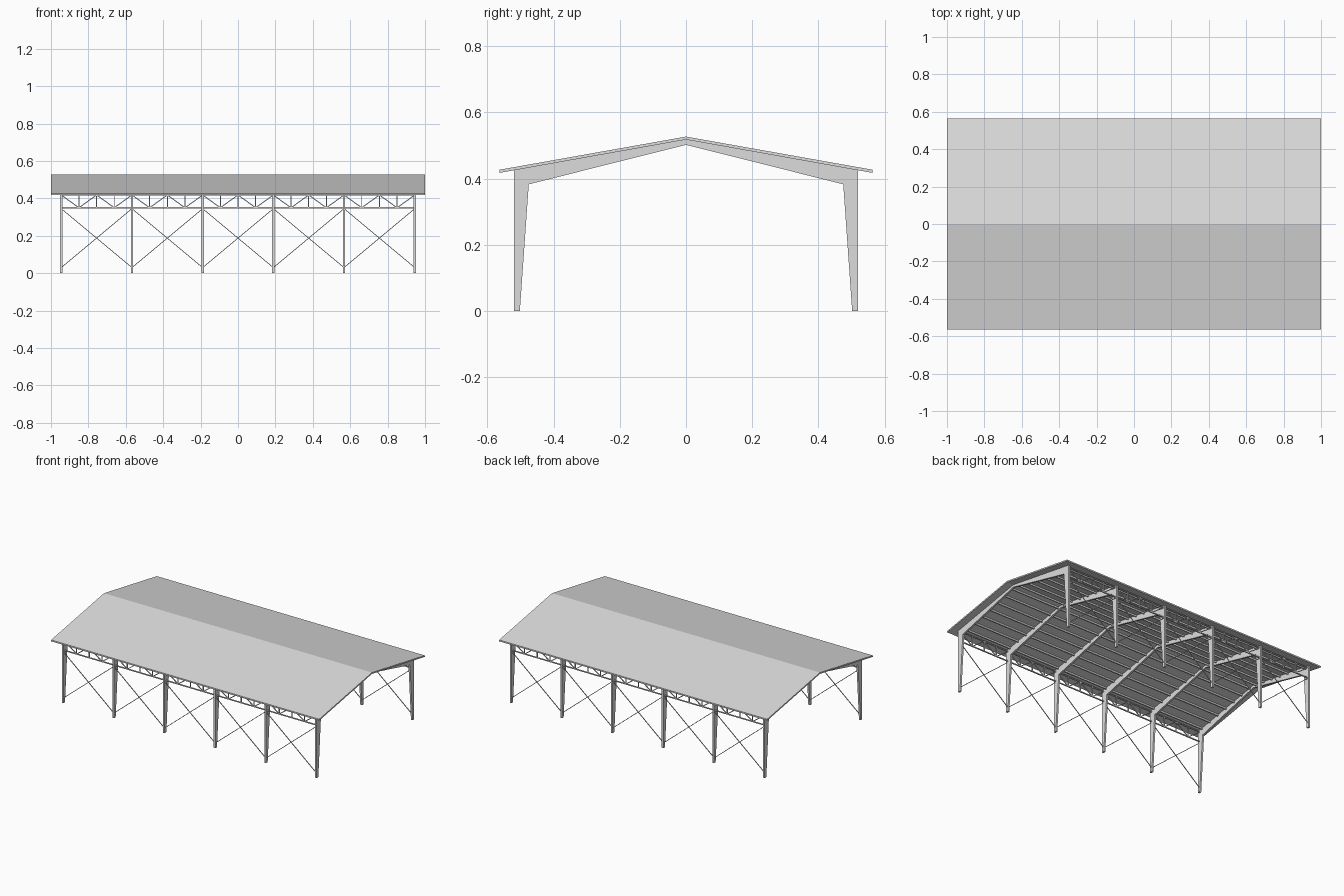
import bpy, bmesh
from mathutils import Vector, Matrix

if "Cube" in bpy.data.objects:
    bpy.data.objects.remove(bpy.data.objects["Cube"])

steel = bpy.data.materials.new("pale grey steel")
steel.diffuse_color = (0.72, 0.72, 0.72, 1)
steel.use_nodes = True
steel.node_tree.nodes["Principled BSDF"].inputs["Base Color"].default_value = steel.diffuse_color

FRAMES = [-0.945 + 0.378 * i for i in range(6)]


def finish(name, bm, mirror=False):
    bmesh.ops.recalc_face_normals(bm, faces=bm.faces)
    me = bpy.data.meshes.new(name)
    bm.to_mesh(me)
    bm.free()
    me.materials.append(steel)
    ob = bpy.data.objects.new(name, me)
    bpy.context.collection.objects.link(ob)
    if mirror:  # copy to the opposite side of the building
        mod = ob.modifiers.new("mirror", 'MIRROR')
        mod.use_axis = (False, True, False)
    return ob


def extrude_profile(bm, points, x0, x1):
    """Fill a (y, z) outline and extrude it along x."""
    face = bm.faces.new([bm.verts.new((x0, y, z)) for y, z in points])
    new = bmesh.ops.extrude_face_region(bm, geom=[face])["geom"]
    verts = [g for g in new if isinstance(g, bmesh.types.BMVert)]
    bmesh.ops.translate(bm, verts=verts, vec=(x1 - x0, 0, 0))


def bar(bm, a, b, width, depth):
    """Rectangular bar from a to b (in an xz plane), width across y."""
    a, b = Vector(a), Vector(b)
    along = (b - a).normalized()
    side = Vector((0, 1, 0))
    up = along.cross(side)
    rot = Matrix((along, side, up)).transposed().to_4x4()
    mat = (Matrix.Translation((a + b) / 2) @ rot
           @ Matrix.Diagonal(((b - a).length, width, depth, 1)))
    bmesh.ops.create_cube(bm, size=1, matrix=mat)


def roof_under(y):
    return 0.518 - 0.1785 * y


# Roof: one folded sheet
bm = bmesh.new()
extrude_profile(bm, [(-0.563, 0.427), (0, 0.527), (0.563, 0.427),
                     (0.563, 0.4175), (0, 0.518), (-0.563, 0.4175)], -1, 1)
finish("roof", bm)

# Portal frames: tapered columns and rafters
half = [(0.52, 0), (0.52, roof_under(0.52)), (0, 0.518)]
inner = [(0.475, 0.383), (0.502, 0)]
outline = (half + [(-y, z) for y, z in half[1::-1]]
           + [(-y, z) for y, z in inner[::-1]] + [(0, 0.502)] + inner)
for i, x in enumerate(FRAMES):
    bm = bmesh.new()
    extrude_profile(bm, outline, x - 0.006, x + 0.006)
    finish(f"portal_frame_{i + 1}", bm)

# Purlins under each roof slope
bm = bmesh.new()
for i in range(7):
    y = 0.025 + i * 0.075
    extrude_profile(bm, [(y, roof_under(y) + 0.001), (y + 0.007, roof_under(y + 0.007) + 0.001),
                         (y + 0.007, roof_under(y + 0.007) - 0.011), (y, roof_under(y) - 0.011)],
                    -0.945, 0.945)
finish("purlins", bm, True)

# Eave trusses: chords, posts and diagonals, four panels per bay
Y, TOP, LOW = -0.505, 0.418, 0.35
bm = bmesh.new()
for z in (TOP, LOW):
    bar(bm, (-0.945, Y, z), (0.945, Y, z), 0.007, 0.006)
step = 0.378 / 4
for i in range(20):
    x = -0.945 + i * step
    if i % 4:
        bar(bm, (x, Y, LOW), (x, Y, TOP), 0.005, 0.005)
    za, zb = (TOP, LOW) if i % 2 == 0 else (LOW, TOP)
    bar(bm, (x, Y, za), (x + step, Y, zb), 0.005, 0.005)
finish("eave_trusses", bm, True)

# Crossed rods in every wall bay
bm = bmesh.new()
for x0, x1 in zip(FRAMES, FRAMES[1:]):
    bar(bm, (x0, -0.509, 0.03), (x1, -0.509, 0.345), 0.004, 0.004)
    bar(bm, (x0, -0.513, 0.345), (x1, -0.513, 0.03), 0.004, 0.004)
finish("wall_bracing", bm, True)
